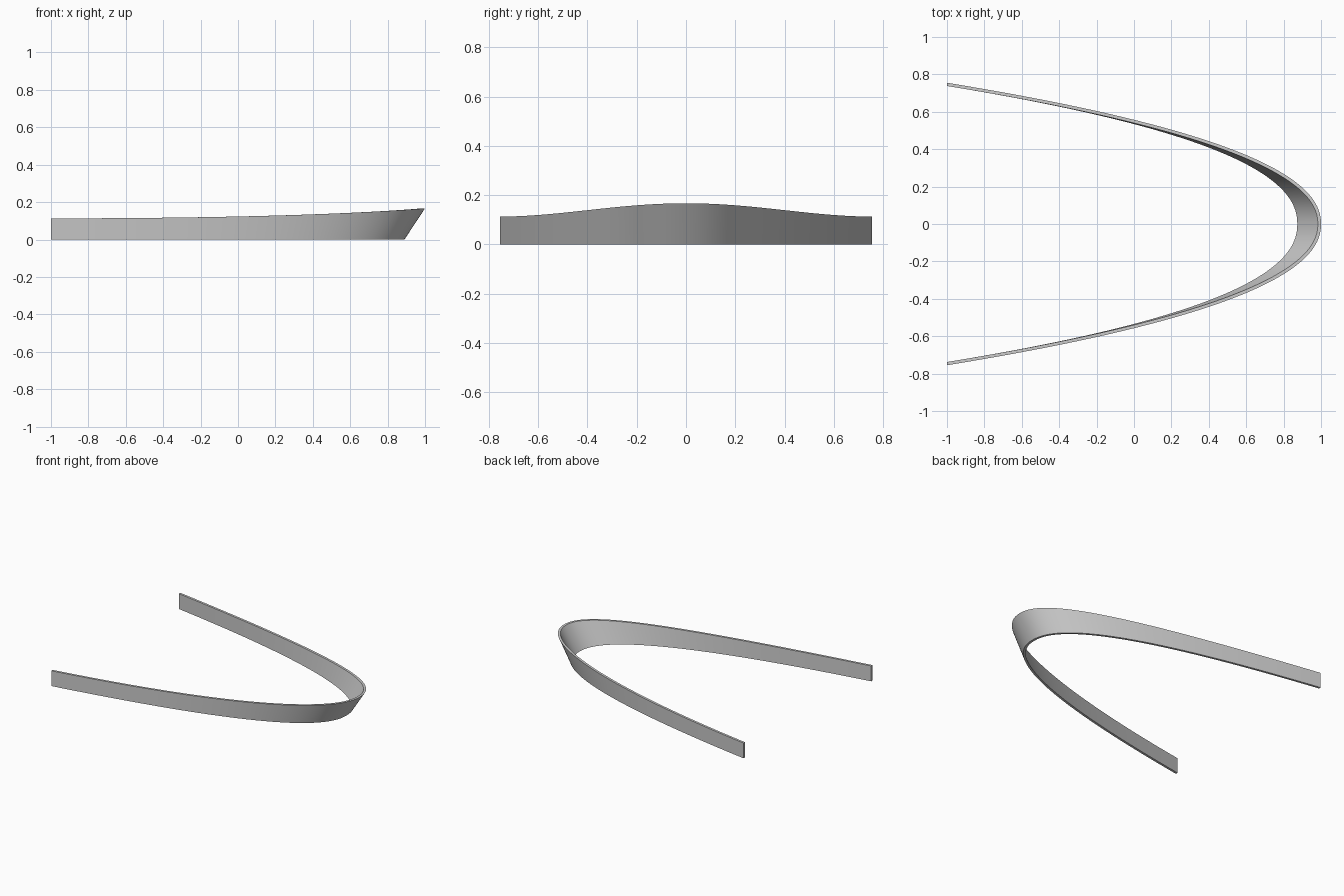
import bpy, bmesh, math
from mathutils import Vector

if "Cube" in bpy.data.objects:
    bpy.data.objects.remove(bpy.data.objects["Cube"])

HALF_WIDTH, THICK, SEGS = 0.755, 0.017, 96

metal = bpy.data.materials.new("plain grey")
metal.diffuse_color = (0.6, 0.6, 0.6, 1)
metal.use_nodes = True
metal.node_tree.nodes["Principled BSDF"].inputs["Base Color"].default_value = metal.diffuse_color


def blend(t):
    # 1 at the nose, 0 at the tail ends
    return (0.5 + 0.5 * math.cos(math.pi * t)) ** 0.92


def outline(t, flare):
    # plan curve of the outer skin, pulled back at the nose by the flare
    a = abs(t)
    x = 1 - 2 * a ** (2.17 + 0.15 * a) - flare * blend(t)
    return Vector((x, HALF_WIDTH * t, 0))


def station(t, flare):
    # outer point and matching inner point along the horizontal normal
    p, e = outline(t, flare), 1e-3
    d = (outline(t + e, flare) - outline(t - e, flare)).normalized()
    q = p + Vector((-d.y, d.x, 0)) * THICK
    if abs(t) > 0.999:
        # square-cut tail ends
        q = p + Vector((0, -math.copysign(THICK, t), 0))
    return p, q


# Curved flared wall: one four-cornered section per station
bm = bmesh.new()
rings = []
for i in range(SEGS + 1):
    t = -1 + 2 * i / SEGS
    up = Vector((0, 0, 0.113 + 0.054 * blend(t)))
    bo, bi = station(t, 0.11)
    to, ti = station(t, 0.0)
    rings.append([bm.verts.new(v) for v in (bo, to + up, ti + up, bi)])
for r, s in zip(rings, rings[1:]):
    for k in range(4):
        n = (k + 1) % 4
        bm.faces.new((r[k], s[k], s[n], r[n]))
bm.faces.new(rings[0])
bm.faces.new(rings[-1][::-1])
bmesh.ops.recalc_face_normals(bm, faces=bm.faces)

mesh = bpy.data.meshes.new("bow_wall")
bm.to_mesh(mesh)
bm.free()
mesh.materials.append(metal)
wall = bpy.data.objects.new("bow_wall", mesh)
bpy.context.collection.objects.link(wall)
bpy.context.view_layer.objects.active = wall
wall.select_set(True)
bpy.ops.object.shade_smooth_by_angle(angle=math.radians(30))
